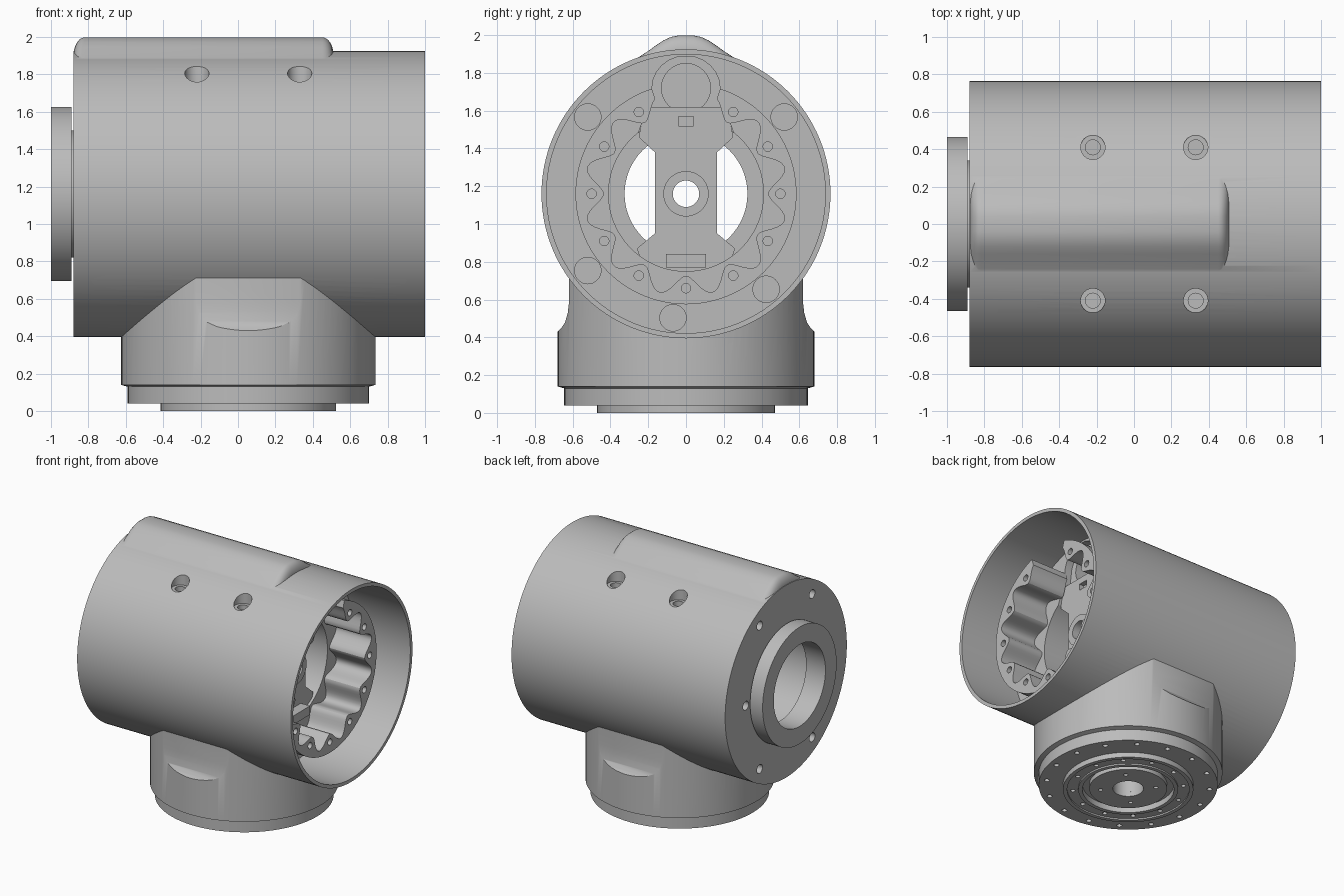
import bpy, bmesh
from math import sin, cos, pi, radians

if "Cube" in bpy.data.objects:
    bpy.data.objects.remove(bpy.data.objects["Cube"])

AXIS_Z = 1.16     # height of the horizontal housing axis
BASE_X = 0.055    # x of the vertical base axis

metal = bpy.data.materials.new("grey metal")
GREY = (0.5, 0.5, 0.5, 1)
metal.use_nodes = True
metal.diffuse_color = GREY
metal.node_tree.nodes["Principled BSDF"].inputs["Base Color"].default_value = GREY


def build(name, solids):
    """Make an object from solids; each solid is a list of equal-length sections."""
    bm = bmesh.new()
    for sections in solids:
        rows = [[bm.verts.new(p) for p in s] for s in sections]
        n = len(rows[0])
        for a, b in zip(rows, rows[1:]):
            for i in range(n):
                j = (i + 1) % n
                bm.faces.new((a[i], a[j], b[j], b[i]))
        bm.faces.new(rows[0][::-1])
        bm.faces.new(rows[-1])
    bmesh.ops.recalc_face_normals(bm, faces=bm.faces)
    mesh = bpy.data.meshes.new(name)
    bm.to_mesh(mesh)
    bm.free()
    mesh.materials.append(metal)
    ob = bpy.data.objects.new(name, mesh)
    bpy.context.collection.objects.link(ob)
    return ob


def turn_x(profile, y=0, z=AXIS_Z, n=96):
    """Solid turned about an x-parallel axis from (x, radius) points."""
    return [[(x, y + r * cos(2 * pi * i / n), z + r * sin(2 * pi * i / n))
             for i in range(n)] for x, r in profile]


def turn_z(profile, x=BASE_X, y=0, n=96):
    """Solid turned about a z-parallel axis from (z, radius) points."""
    return [[(x + r * cos(2 * pi * i / n), y + r * sin(2 * pi * i / n), z)
             for i in range(n)] for z, r in profile]


def prism(outline, x0, x1):
    return [[(x, y, z) for y, z in outline] for x in (x0, x1)]


def mirrored(half):
    return half + [(-y, z) for y, z in reversed(half)]


def combine(ob, other, operation):
    mod = ob.modifiers.new(operation, "BOOLEAN")
    mod.operation, mod.solver, mod.object = operation, "EXACT", other
    bpy.context.view_layer.objects.active = ob
    bpy.ops.object.modifier_apply(modifier=mod.name)
    bpy.data.objects.remove(other)


def cut(ob, solids):
    combine(ob, build("cutter", solids), "DIFFERENCE")


def join(ob, solids):
    combine(ob, build("addition", solids), "UNION")


def smooth(ob):
    bpy.ops.object.select_all(action="DESELECT")
    ob.select_set(True)
    bpy.context.view_layer.objects.active = ob
    bpy.ops.object.shade_smooth_by_angle(angle=radians(30))


# Horizontal housing with end flange
housing = build("housing", [turn_x([(-1, .465), (-.89, .465), (-.89, .34), (-.88, .34),
                                    (-.88, .765), (1, .765)], n=128)])

# Cable ridge along the top, with rounded ends
ridge_half = [(.38, 1.7), (.3, 1.85), (.24, 1.89), (.2, 1.916), (.16, 1.945),
              (.12, 1.972), (.08, 1.99), (.04, 1.998)]
ridge_line = mirrored(ridge_half)
ridge = []
steps = [i / 6 * pi / 2 for i in range(7)]
for x0, sign, angles in ((-.878, 1, steps), (.51, -1, steps[::-1])):
    for t in angles:
        size = 1 - .3 * (1 - sin(t))
        ridge.append([(x0 + sign * .06 * (1 - cos(t)), y, 1.7 + (z - 1.7) * size)
                      for y, z in ridge_line])
join(housing, [ridge])

# Vertical base with a flat, filleted relief on front and back
base = build("base", [turn_z([(.012, .25), (.012, .47), (.04, .47), (.04, .645), (.13, .645),
                              (.14, .68), (.85, .68)])])
flat = [(.62, .95), (.62, .58), (.626, .53), (.64, .48), (.66, .45), (.7, .41), (.9, .41), (.9, .95)]
cut(base, [prism([(s * y, z) for y, z in flat], -.9, 1) for s in (1, -1)])
combine(housing, base, "UNION")

# Open end, floor and through bore
cut(housing, [turn_x([(-1.1, .325), (-.83, .325), (-.83, .41), (.5, .41), (.5, .738), (1.1, .738)], n=128)])

# Cable channel in the floor
arch = [(.27, 1.43), (.19, 1.66)] + [(.18 * cos(radians(a)), 1.72 + .17 * sin(radians(a)))
                                    for a in range(0, 90, 15)]
channel = mirrored(arch)
cut(housing, [prism(channel, .44, .55)])
cut(housing, [turn_x([(.1, .13), (.6, .13)], z=1.72, n=32)])

# Pockets around the floor
cut(housing, [turn_x([(.42, .07), (.55, .07)], y=.66 * cos(radians(a)),
                     z=AXIS_Z + .66 * sin(radians(a)), n=32) for a in (38, 142, 218, 264, 310)])

# Counterbored screw holes on both upper sides
cut(housing, [turn_z([(1.7, .04), (1.76, .04), (1.76, .065), (2.1, .065)], x, y, 32)
              for x in (-.22, .33) for y in (-.41, .41)])

# Bolt holes in the closed end
cut(housing, [turn_x([(-.95, .035), (-.72, .035)], y=sy * .33, z=AXIS_Z + sz * .57, n=24)
              for sy in (1, -1) for sz in (1, -1)]
    + [turn_x([(-.95, .035), (.6, .035)], y=s * .505, n=24) for s in (1, -1)])


# Output face under the base: hole circles, groove and centre bore
def hole_circle(count, radius, size, top):
    return [turn_z([(-.1, size), (top, size)], BASE_X + radius * cos(2 * pi * (i + .5) / count),
                   radius * sin(2 * pi * (i + .5) / count), 16) for i in range(count)]


cut(housing, hole_circle(16, .59, .019, .1) + hole_circle(12, .4, .017, .07))
cut(housing, [turn_z([(-.1, .33), (.045, .33)])])
cut(housing, [turn_z([(-.1, .11), (.9, .11)], n=48)])
smooth(housing)


def tube_z(name, inner, outer, z0, z1):
    ob = build(name, [turn_z([(z0, outer), (z1, outer)])])
    cut(ob, [turn_z([(z0 - .1, inner), (z1 + .1, inner)])])
    return ob


output_disc = tube_z("output_disc", .11, .28, .008, .06)
cut(output_disc, hole_circle(4, .2, .016, .04))
smooth(output_disc)
smooth(tube_z("output_lip", .33, .36, 0, .03))
smooth(tube_z("output_rim", .44, .47, 0, .03))

# Scalloped screw ring inside the open end
sweep = [radians(a) for a in range(108, 433, 2)]
ring_line = [(.585 * cos(a), AXIS_Z + .585 * sin(a)) for a in sweep]
for a in reversed(sweep):
    r = .487 - .052 * cos(12 * a)
    ring_line.append((r * cos(a), AXIS_Z + r * sin(a)))
screw_ring = build("screw_ring", [prism(ring_line, .49, .81)])
cut(screw_ring, [turn_x([(.6, .025), (.9, .025)], y=.5 * cos(radians(a)),
                        z=AXIS_Z + .5 * sin(radians(a)), n=20) for a in range(120, 421, 30)]
    )
smooth(screw_ring)

# Bridge across the bore with a centre boss
bridge_half = [(.2, .7), (.26, .87), (.165, .95), (.165, 1.38), (.25, 1.46), (.22, 1.62)]
bridge = build("bridge", [prism(mirrored(bridge_half), .41, .48)])
join(bridge, [turn_x([(.38, .12), (.52, .12)], n=48)])
cut(bridge, [turn_x([(.3, .07), (.6, .07)], n=48)])
cut(bridge, [prism([(-.04, 1.52), (.04, 1.52), (.04, 1.57), (-.04, 1.57)], .44, .55)])
smooth(bridge)

# Small cable clip at the foot of the bridge
build("cable_clip", [prism([(-.105, .77), (.105, .77), (.105, .84), (-.105, .84)], .47, .56)])
